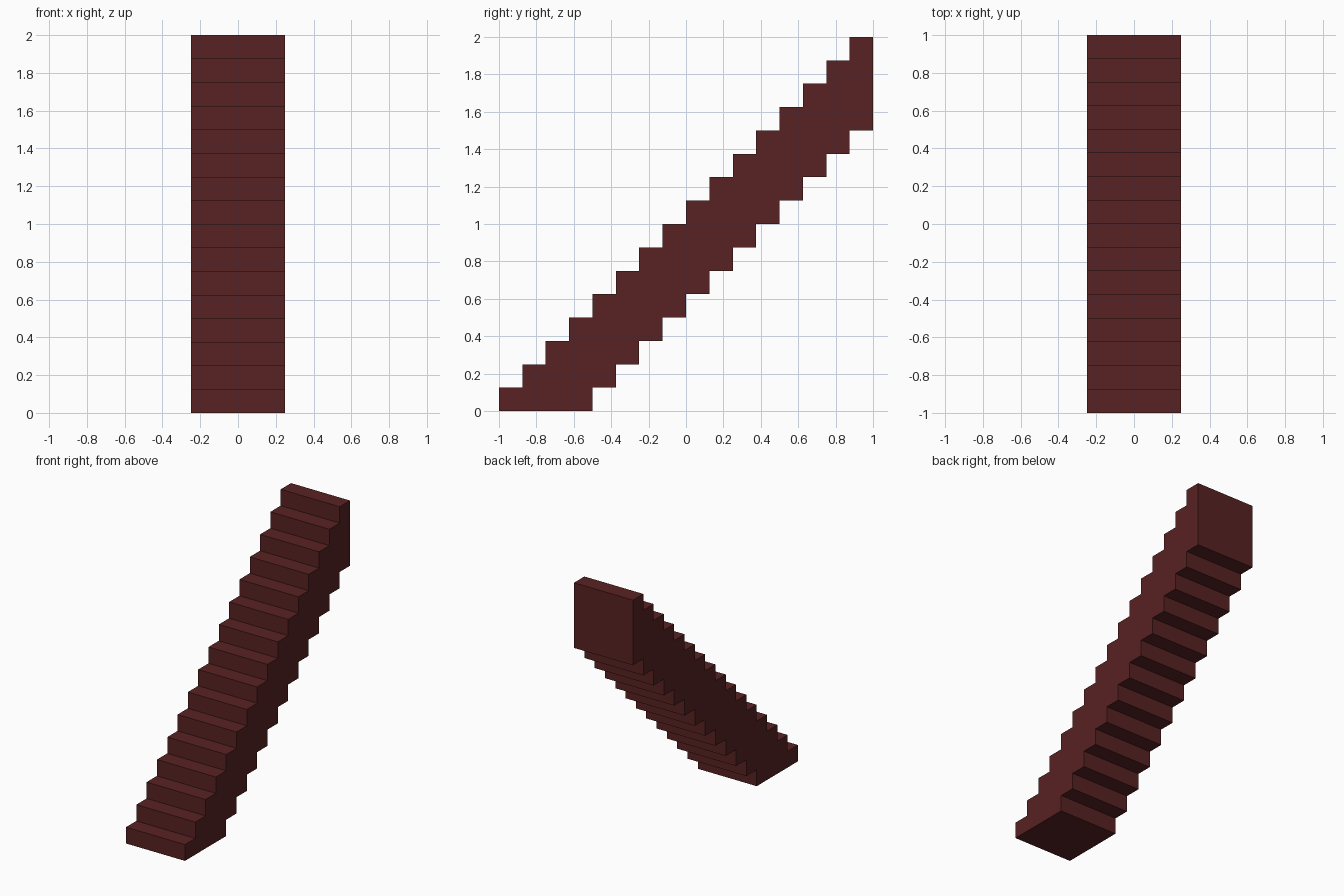
import bpy, bmesh

if "Cube" in bpy.data.objects:
    bpy.data.objects.remove(bpy.data.objects["Cube"])

STEPS, S, HALF_W, RUN = 16, 0.125, 0.25, 4   # step count, step size, half width, treads per layer

# Stepped side profile (y, z): up the treads, then down the stepped underside
profile = []
for i in range(STEPS):
    y = -1 + i * S
    profile += [(y, i * S), (y, (i + 1) * S)]
profile.append((1.0, STEPS * S))
for i in range(STEPS - RUN, -1, -1):
    y = -1 + (i + RUN) * S
    if i < STEPS - RUN:
        profile.append((y, (i + 1) * S))
    profile.append((y, i * S))

# Extrude the profile across the width
bm = bmesh.new()
face = bm.faces.new([bm.verts.new((-HALF_W, y, z)) for y, z in profile])
ext = bmesh.ops.extrude_face_region(bm, geom=[face])
verts = [g for g in ext["geom"] if isinstance(g, bmesh.types.BMVert)]
bmesh.ops.translate(bm, verts=verts, vec=(2 * HALF_W, 0, 0))
bmesh.ops.recalc_face_normals(bm, faces=bm.faces[:])

mesh = bpy.data.meshes.new("staircase")
bm.to_mesh(mesh)
bm.free()

# Dark red-brown finish
mat = bpy.data.materials.new("dark red brown")
mat.diffuse_color = (0.098, 0.016, 0.016, 1)
mat.use_nodes = True
mat.node_tree.nodes["Principled BSDF"].inputs["Base Color"].default_value = mat.diffuse_color
mesh.materials.append(mat)

stairs = bpy.data.objects.new("staircase", mesh)
bpy.context.collection.objects.link(stairs)
